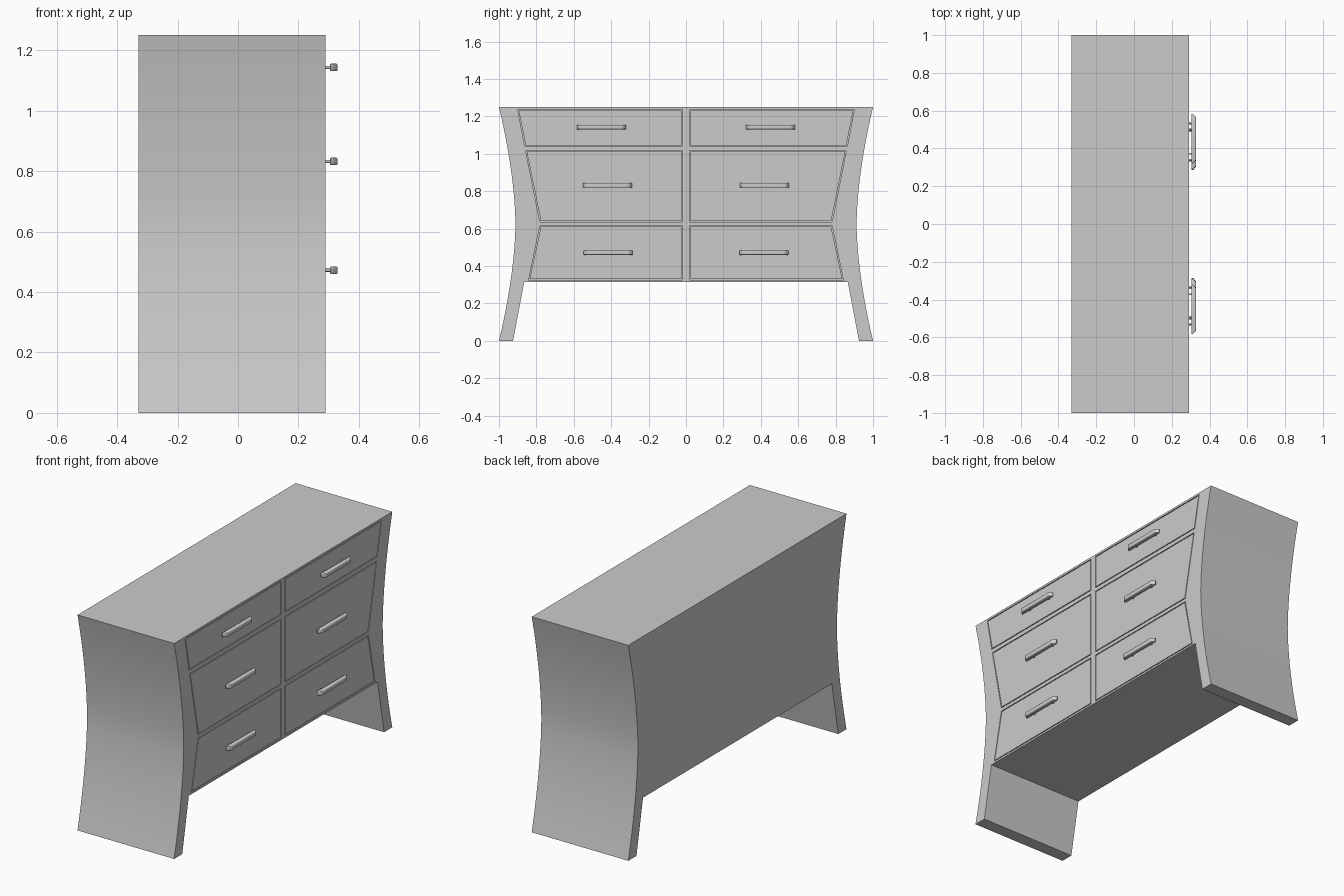
import bpy, bmesh, math

if "Cube" in bpy.data.objects:
    bpy.data.objects.remove(bpy.data.objects["Cube"])

FRONT, BACK = 0.29, -0.33      # drawer face and rear plane along x

grey = bpy.data.materials.new("plain grey")
grey.diffuse_color = (0.6, 0.6, 0.6, 1)
grey.use_nodes = True
grey.node_tree.nodes["Principled BSDF"].inputs["Base Color"].default_value = grey.diffuse_color


def prism(name, outline, x0, x1):
    """Extrude a (y, z) outline along x."""
    bm = bmesh.new()
    face = bm.faces.new([bm.verts.new((x0, y, z)) for y, z in outline])
    ext = bmesh.ops.extrude_face_region(bm, geom=[face])
    verts = [v for v in ext["geom"] if isinstance(v, bmesh.types.BMVert)]
    bmesh.ops.translate(bm, verts=verts, vec=(x1 - x0, 0, 0))
    bmesh.ops.recalc_face_normals(bm, faces=bm.faces)
    return finish(name, bm)


def finish(name, bm):
    mesh = bpy.data.meshes.new(name)
    bm.to_mesh(mesh)
    bm.free()
    mesh.materials.append(grey)
    obj = bpy.data.objects.new(name, mesh)
    bpy.context.collection.objects.link(obj)
    return obj


def smooth(obj, angle=30):
    bpy.ops.object.select_all(action='DESELECT')
    obj.select_set(True)
    bpy.context.view_layer.objects.active = obj
    bpy.ops.object.shade_smooth_by_angle(angle=math.radians(angle))


# Waisted cabinet with splayed legs
N = 24
side = []
for i in range(N + 1):
    z = 1.25 * i / N
    side.append((0.912 + 0.088 * abs(z / 0.625 - 1) ** 1.7, z))
half = [(0.865, 0.315), (0.925, 0)] + side
outline = half + [(-y, z) for y, z in reversed(half)]
cabinet = prism("cabinet", outline, BACK, FRONT)

# Drawers: bottom z, top z, outer y at bottom, outer y at top, handle y, handle z
DRAWERS = {
    "top": (1.041, 1.238, 0.862, 0.900, 0.452, 1.143),
    "middle": (0.636, 1.018, 0.781, 0.857, 0.420, 0.832),
    "bottom": (0.326, 0.616, 0.841, 0.781, 0.416, 0.472),
}
GAP = 0.005


def drawer_outline(s, z0, z1, y0, y1, inset):
    return [(s * (0.018 + inset), z0 + inset), (s * (y0 - inset), z0 + inset),
            (s * (y1 - inset), z1 - inset), (s * (0.018 + inset), z1 - inset)]


def handle(name, cy, cz):
    """Bar with slanted ends on two slim posts."""
    bm = bmesh.new()
    bar = [(0.304, -0.131), (0.312, -0.131), (0.329, -0.112),
           (0.329, 0.112), (0.312, 0.131), (0.304, 0.131)]
    face = bm.faces.new([bm.verts.new((x, cy + y, cz - 0.0125)) for x, y in bar])
    ext = bmesh.ops.extrude_face_region(bm, geom=[face])
    verts = [v for v in ext["geom"] if isinstance(v, bmesh.types.BMVert)]
    bmesh.ops.translate(bm, verts=verts, vec=(0, 0, 0.025))
    bmesh.ops.recalc_face_normals(bm, faces=bm.faces)
    bmesh.ops.bevel(bm, geom=bm.edges[:], offset=0.005, segments=3,
                    profile=0.5, affect='EDGES', clamp_overlap=True)
    for s in (-1, 1):
        post = bmesh.ops.create_cone(bm, cap_ends=True, segments=12, radius1=0.005,
                                     radius2=0.005, depth=0.03)["verts"]
        for v in post:
            x, y, z = v.co
            v.co = (0.293 + z, cy + s * 0.08 + y, cz + x)
        bmesh.ops.recalc_face_normals(bm, faces=list({f for v in post for f in v.link_faces}))
    smooth(finish(name, bm), 40)


# Recess each opening, then fit a flush front leaving a fine shadow gap
for row, (z0, z1, y0, y1, hy, hz) in DRAWERS.items():
    for s, word in ((-1, "left"), (1, "right")):
        cutter = prism(f"{row}_{word}_opening_cutter",
                       drawer_outline(s, z0, z1, y0, y1, 0), FRONT - 0.02, FRONT + 0.05)
        cutter.hide_render = True
        cutter.hide_set(True)
        mod = cabinet.modifiers.new("opening", 'BOOLEAN')
        mod.operation, mod.solver, mod.object = 'DIFFERENCE', 'EXACT', cutter
        prism(f"{row}_{word}_drawer_front",
              drawer_outline(s, z0, z1, y0, y1, GAP), FRONT - 0.021, FRONT)
        handle(f"{row}_{word}_handle", s * hy, hz)

# Apply the cuts and remove the cutters
bpy.context.view_layer.objects.active = cabinet
cabinet.select_set(True)
for mod in list(cabinet.modifiers):
    bpy.ops.object.modifier_apply(modifier=mod.name)
for obj in list(bpy.data.objects):
    if obj.name.endswith("_cutter"):
        bpy.data.objects.remove(obj)
smooth(cabinet)
